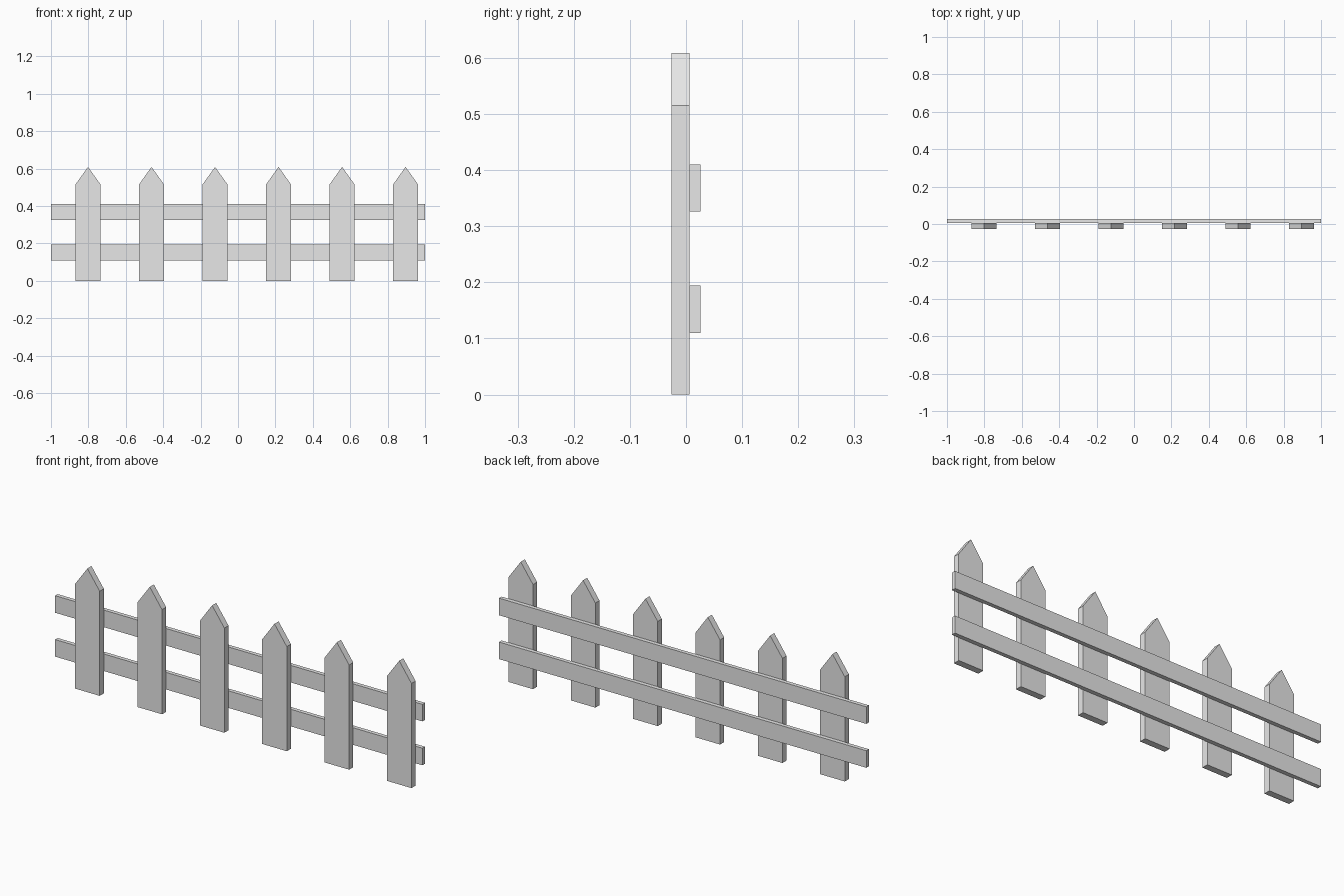
import bpy

if "Cube" in bpy.data.objects:
    bpy.data.objects.remove(bpy.data.objects["Cube"])

# One flat light grey for the whole fence
grey = bpy.data.materials.new("light_grey")
grey.diffuse_color = (0.8, 0.8, 0.8, 1.0)
grey.use_nodes = True
grey.node_tree.nodes["Principled BSDF"].inputs["Base Color"].default_value = grey.diffuse_color


def extrude_profile(name, profile, y0, y1):
    """Solid board from an x-z outline (counter-clockwise from the front)."""
    n = len(profile)
    verts = [(x, y0, z) for x, z in profile] + [(x, y1, z) for x, z in profile]
    faces = [tuple(range(n)), tuple(reversed(range(n, 2 * n)))]
    faces += [(i, i + n, (i + 1) % n + n, (i + 1) % n) for i in range(n)]
    mesh = bpy.data.meshes.new(name)
    mesh.from_pydata(verts, [], faces)
    mesh.materials.append(grey)
    obj = bpy.data.objects.new(name, mesh)
    bpy.context.collection.objects.link(obj)
    return obj


# Pointed pickets, evenly spaced along the fence
half, shoulder, tip = 0.067, 0.515, 0.609
picket_profile = [(-half, 0), (half, 0), (half, shoulder), (0, tip), (-half, shoulder)]
for i in range(6):
    picket = extrude_profile(f"picket_{i + 1}", picket_profile, -0.026, 0.006)
    picket.location.x = -0.802 + 0.3396 * i

# Two horizontal rails fixed to the back of the pickets
for name, z0, z1 in (("lower_rail", 0.110, 0.194), ("upper_rail", 0.326, 0.410)):
    extrude_profile(name, [(-1, z0), (1, z0), (1, z1), (-1, z1)], 0.006, 0.026)
